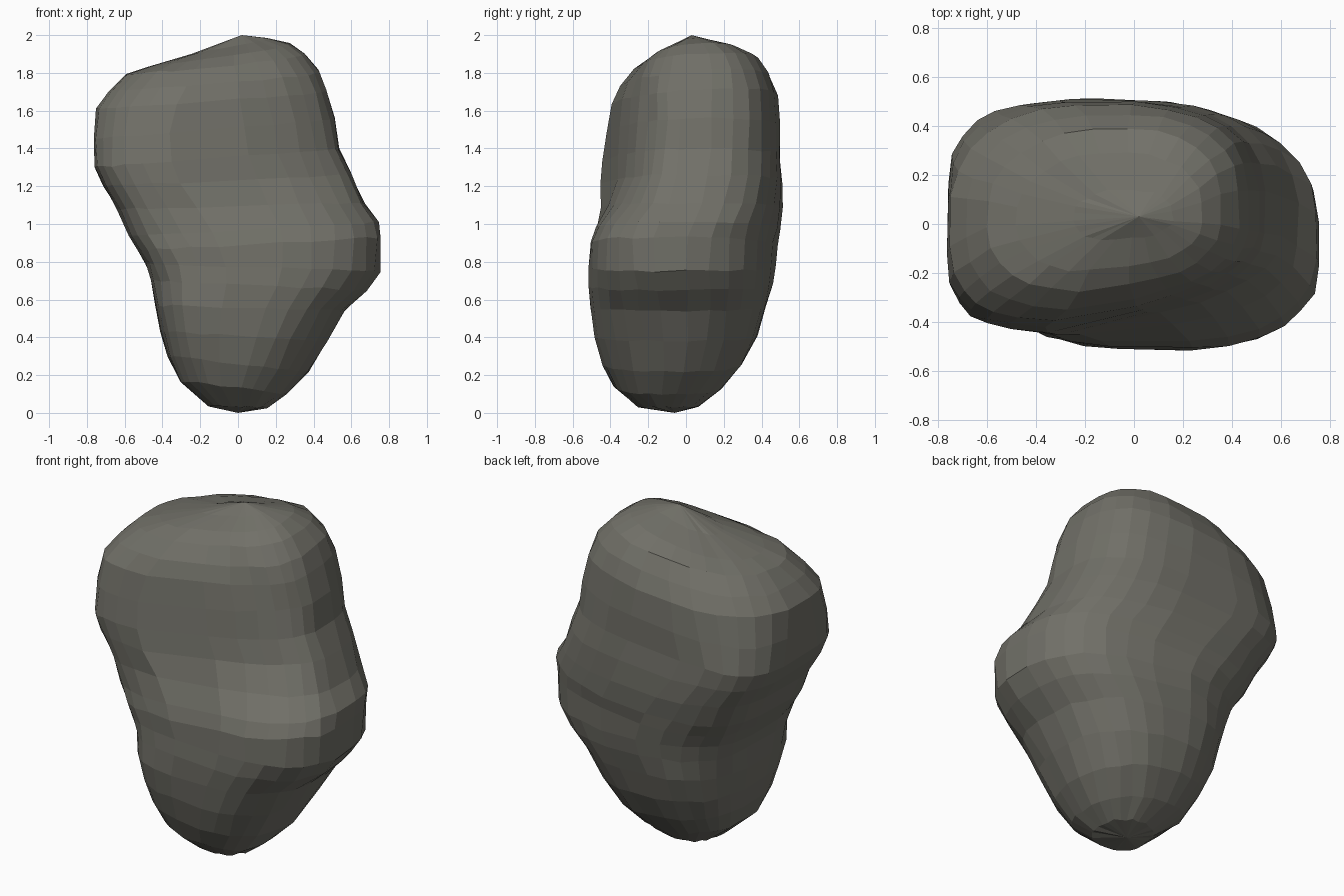
import bpy, bmesh, math, random
from mathutils import Vector

if "Cube" in bpy.data.objects:
    bpy.data.objects.remove(bpy.data.objects["Cube"])

random.seed(4)
SIDES = 28

# Tilted rings: left x, left z, right x, right z, front y, back y
RINGS = [
    (-0.16, 0.04, 0.16, 0.03, -0.26, 0.07),
    (-0.31, 0.17, 0.26, 0.10, -0.38, 0.19),
    (-0.37, 0.30, 0.37, 0.22, -0.44, 0.30),
    (-0.41, 0.43, 0.47, 0.38, -0.485, 0.38),
    (-0.44, 0.57, 0.57, 0.54, -0.51, 0.43),
    (-0.46, 0.70, 0.68, 0.65, -0.51, 0.46),
    (-0.49, 0.79, 0.755, 0.75, -0.505, 0.48),
    (-0.53, 0.86, 0.76, 0.93, -0.50, 0.49),
    (-0.58, 0.94, 0.75, 1.01, -0.475, 0.50),
    (-0.64, 1.08, 0.67, 1.11, -0.455, 0.51),
    (-0.71, 1.20, 0.60, 1.26, -0.45, 0.51),
    (-0.76, 1.30, 0.54, 1.40, -0.44, 0.50),
    (-0.765, 1.45, 0.51, 1.56, -0.42, 0.495),
    (-0.75, 1.61, 0.47, 1.71, -0.395, 0.485),
    (-0.69, 1.70, 0.43, 1.81, -0.35, 0.45),
    (-0.60, 1.79, 0.36, 1.90, -0.28, 0.39),
    (-0.48, 1.83, 0.28, 1.955, -0.20, 0.29),
    (-0.25, 1.90, 0.16, 1.985, -0.08, 0.14),
]

# Corner squareness at given heights: front-left, front-right, back-left, back-right
CORNERS = [
    (0.0, 2.6, 2.2, 2.2, 2.2),
    (0.3, 3.4, 2.2, 2.7, 2.3),
    (0.8, 3.8, 2.5, 2.8, 2.6),
    (1.3, 4.6, 3.2, 3.8, 2.9),
    (1.55, 4.2, 3.2, 2.7, 2.9),
    (1.8, 3.0, 2.9, 2.0, 2.8),
    (2.0, 2.4, 2.4, 2.0, 2.4),
]


def clamp(v):
    return min(1, max(0, v))


def squareness(z, corner):
    for lo, hi in zip(CORNERS, CORNERS[1:]):
        if z <= hi[0]:
            f = clamp((z - lo[0]) / (hi[0] - lo[0]))
            return lo[corner] + (hi[corner] - lo[corner]) * f
    return CORNERS[-1][corner]


def sgn_pow(v, e):
    return math.copysign(abs(v) ** e, v)


def add_ring(bm, ring):
    xl, zl, xr, zr, yf, yb = ring
    zm = (zl + zr) / 2
    # The right-hand bulge leans to the front
    lean = 0.12 * max(0, 1 - abs(zm - 0.85) / 0.5)
    # Above the ledge the front face falls back towards the right
    recess = 0.24 * clamp((zm - 0.95) / 0.3) * clamp((2.1 - zm) / 0.5)
    # The crown is a little higher at the back right
    crown = 0.07 * clamp((zm - 1.45) / 0.35)
    verts = []
    for i in range(SIDES):
        a = math.tau * (i + 0.5) / SIDES
        c, s = math.cos(a), math.sin(a)
        e = 2 / squareness(zm, 1 + (c > 0) + 2 * (s > 0))
        u, v = sgn_pow(c, e), sgn_pow(s, e)
        t = (u + 1) / 2
        x = xl + (xr - xl) * t
        y = (yf + yb) / 2 + (yb - yf) / 2 * v
        z = zl + (zr - zl) * t + crown * (y - 0.05) * t
        y -= lean * max(0, x) * (1 - 0.6 * max(0, -v))
        y += recess * max(0, x + 0.27) * max(0, -v)
        # Slight unevenness of the stone
        wobble = [random.uniform(-0.006, 0.006) for _ in range(3)]
        wobble[2] *= zm < 1.85
        verts.append(bm.verts.new(Vector((x, y, min(z, 1.99))) + Vector(wobble)))
    return verts


# Boulder: stacked rings closed by a fan at each end
bm = bmesh.new()
rows = [add_ring(bm, r) for r in RINGS]
base = bm.verts.new((0.0, -0.06, 0.0))
peak = bm.verts.new((0.02, 0.03, 2.0))
for i in range(SIDES):
    j = (i + 1) % SIDES
    for lo, hi in zip(rows, rows[1:]):
        bm.faces.new((lo[i], lo[j], hi[j], hi[i]))
    bm.faces.new((base, rows[0][j], rows[0][i]))
    bm.faces.new((peak, rows[-1][i], rows[-1][j]))
bmesh.ops.recalc_face_normals(bm, faces=bm.faces)

# Stand on the ground
low = min(v.co.z for v in bm.verts)
for v in bm.verts:
    v.co.z -= low

mesh = bpy.data.meshes.new("boulder")
bm.to_mesh(mesh)
bm.free()
stone = bpy.data.materials.new("grey stone")
stone.diffuse_color = (0.165, 0.162, 0.138, 1)
stone.use_nodes = True
stone.node_tree.nodes["Principled BSDF"].inputs["Base Color"].default_value = stone.diffuse_color
mesh.materials.append(stone)
boulder = bpy.data.objects.new("boulder", mesh)
bpy.context.collection.objects.link(boulder)
